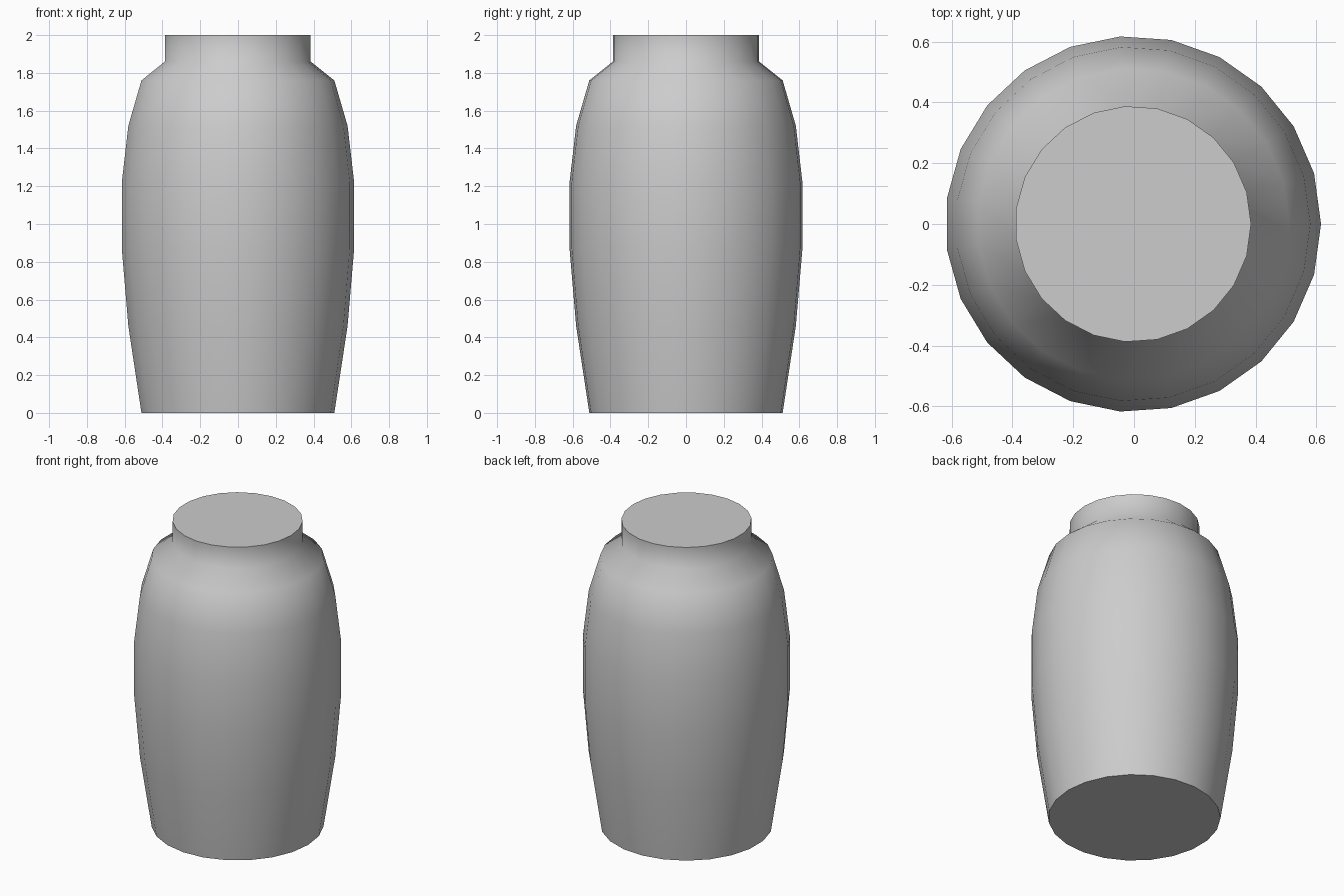
import bpy
import bmesh
from math import cos, sin, tau, radians

cube = bpy.data.objects.get("Cube")
if cube:
    bpy.data.objects.remove(cube)

SIDES = 23

# Flat grey material
grey = bpy.data.materials.new("plain_grey")
grey.use_nodes = True
colour = (0.604, 0.604, 0.604, 1)
grey.diffuse_color = colour
grey.node_tree.nodes["Principled BSDF"].inputs["Base Color"].default_value = colour

# Jar outline as (radius, height): foot, belly, shoulder, neck, rim
profile = [(0.513, 0), (0.583, 0.46), (0.618, 0.87), (0.618, 1.22),
           (0.583, 1.52), (0.513, 1.76), (0.388, 1.86), (0.388, 2)]

# Turn the outline into rings and join them with walls
bm = bmesh.new()
rings = [[bm.verts.new((r * cos(tau * i / SIDES) - 0.003, r * sin(tau * i / SIDES), z))
          for i in range(SIDES)] for r, z in profile]
for low, high in zip(rings, rings[1:]):
    for i in range(SIDES):
        j = (i + 1) % SIDES
        bm.faces.new((low[i], low[j], high[j], high[i]))

# Closed base and closed top
bm.faces.new(rings[0][::-1])
bm.faces.new(rings[-1])

mesh = bpy.data.meshes.new("jar")
bm.to_mesh(mesh)
bm.free()
mesh.materials.append(grey)
jar = bpy.data.objects.new("jar", mesh)
bpy.context.collection.objects.link(jar)

# Smooth walls, crisp rim and foot
bpy.ops.object.select_all(action="DESELECT")
jar.select_set(True)
bpy.context.view_layer.objects.active = jar
bpy.ops.object.shade_smooth_by_angle(angle=radians(60))
